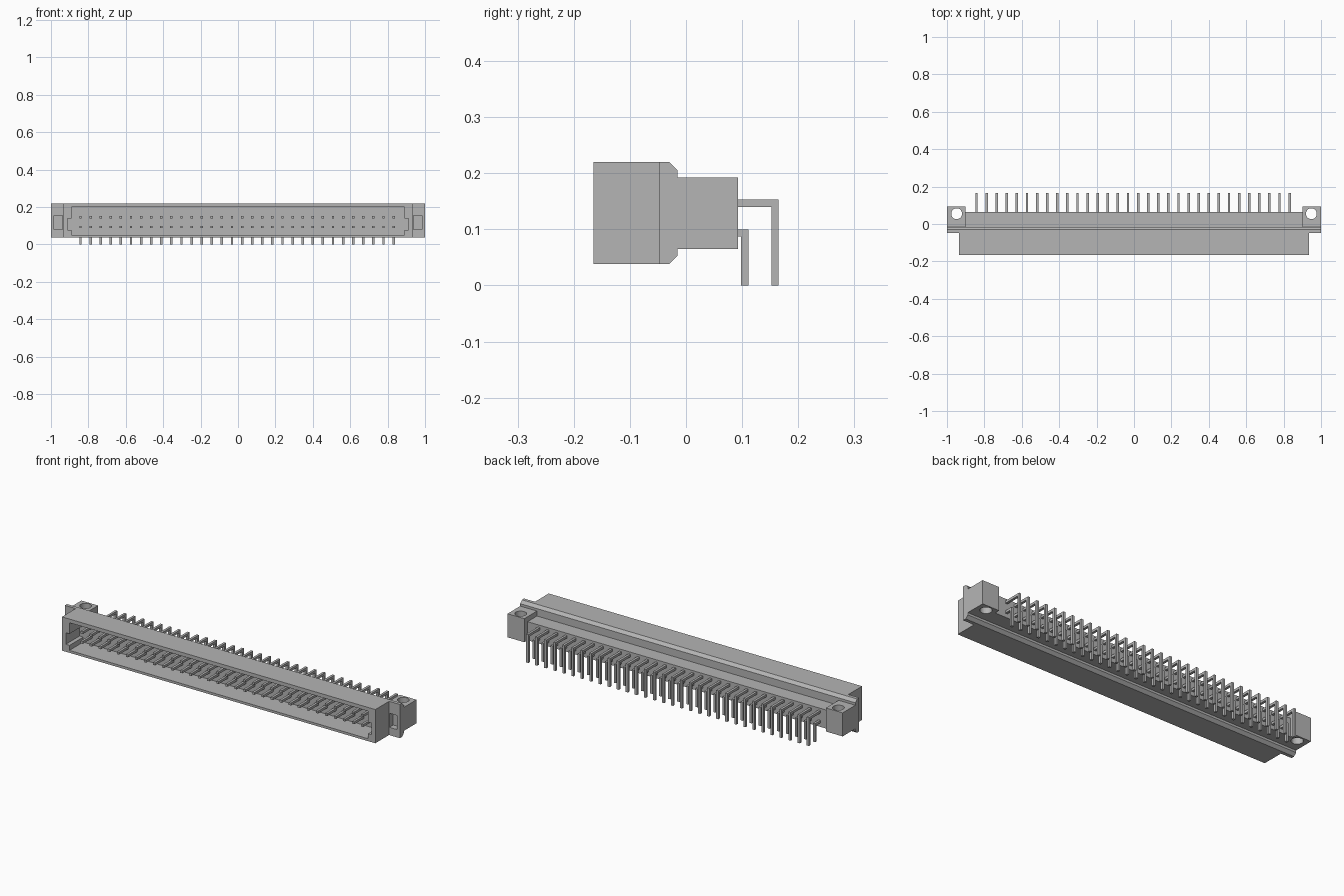
import bpy, bmesh
from math import radians

cube = bpy.data.objects.get("Cube")
if cube:
    bpy.data.objects.remove(cube, do_unlink=True)

grey = bpy.data.materials.new("plain grey")
grey.use_nodes = True
colour = (0.46, 0.46, 0.46, 1)
grey.diffuse_color = colour
grey.node_tree.nodes["Principled BSDF"].inputs["Base Color"].default_value = colour


def extrude(name, profile, x0, x1):
    """Extrude a (y, z) profile along x."""
    bm = bmesh.new()
    face = bm.faces.new([bm.verts.new((x0, y, z)) for y, z in profile])
    out = bmesh.ops.extrude_face_region(bm, geom=[face])["geom"]
    bmesh.ops.translate(bm, vec=(x1 - x0, 0, 0),
                        verts=[v for v in out if isinstance(v, bmesh.types.BMVert)])
    bmesh.ops.recalc_face_normals(bm, faces=bm.faces)
    mesh = bpy.data.meshes.new(name)
    bm.to_mesh(mesh)
    bm.free()
    mesh.materials.append(grey)
    obj = bpy.data.objects.new(name, mesh)
    bpy.context.collection.objects.link(obj)
    return obj


def box(name, x0, x1, y0, y1, z0, z1):
    return extrude(name, [(y0, z0), (y1, z0), (y1, z1), (y0, z1)], x0, x1)


def cut(obj, cutter):
    cutter.hide_render = True
    cutter.hide_viewport = True
    cutter.display_type = "WIRE"
    mod = obj.modifiers.new("cut", "BOOLEAN")
    mod.operation = "DIFFERENCE"
    mod.solver = "EXACT"
    mod.object = cutter


bottom, top = 0.038, 0.22
front, step, back = -0.165, -0.048, -0.015

# Open front shroud with keying grooves
shroud = box("shroud", -0.935, 0.935, front, step, bottom, top)
cut(shroud, box("cavity_cutter", -0.89, 0.89, -0.2, 0, 0.051, 0.2))
cut(shroud, box("top_groove_cutter", -0.84, 0.84, -0.15, 0, 0.19, 0.211))
cut(shroud, box("end_groove_cutter", -0.912, 0.912, -0.2, 0, 0.078, 0.14))

# Full-width flange with bevelled rear edges
bevel = 0.015
flange = extrude("flange", [(step, bottom), (back - bevel, bottom),
                            (back, bottom + bevel), (back, top - bevel),
                            (back - bevel, top), (step, top)], -1, 1)

# Rear body, lower than the mounting ears
box("rear_body", -0.9, 0.9, back, 0.065, 0.065, 0.165)

# Mounting ears with vertical screw holes, and pockets in the flange
for side, label in ((1, "left"), (-1, "right")):
    ear = box(label + "_ear", *sorted((side * 0.9, side)), back, 0.093, 0.065, 0.192)
    bpy.ops.mesh.primitive_cylinder_add(vertices=32, radius=0.029, depth=0.5,
                                        location=(side * 0.948, 0.055, 0.13))
    drill = bpy.context.object
    drill.name = label + "_hole_cutter"
    drill.data.materials.append(grey)
    cut(ear, drill)
    cut(flange, box(label + "_pocket_cutter", *sorted((side * 0.937, side * 0.984)),
                    -0.1, 0.0, 0.08, 0.156))

# Two rows of right-angle pins
count, pitch, width = 32, 0.054, 0.013
start = -0.842
for label, z, end in (("upper", 0.153, 0.165), ("lower", 0.1, 0.111)):
    tip, low = -0.13, z - width
    profile = [(tip, low), (end - width, low), (end - width, 0),
               (end, 0), (end, z), (tip, z)]
    pins = extrude(label + "_pins", profile, start - width / 2, start + width / 2)
    array = pins.modifiers.new("row", "ARRAY")
    array.count = count
    array.use_relative_offset = False
    array.use_constant_offset = True
    array.constant_offset_displace = (pitch, 0, 0)

# Smooth hole walls, keep box edges sharp
bpy.ops.object.select_all(action="DESELECT")
for label in ("left", "right"):
    ear = bpy.data.objects[label + "_ear"]
    bpy.context.view_layer.objects.active = ear
    ear.select_set(True)
bpy.ops.object.shade_smooth_by_angle(angle=radians(30))
